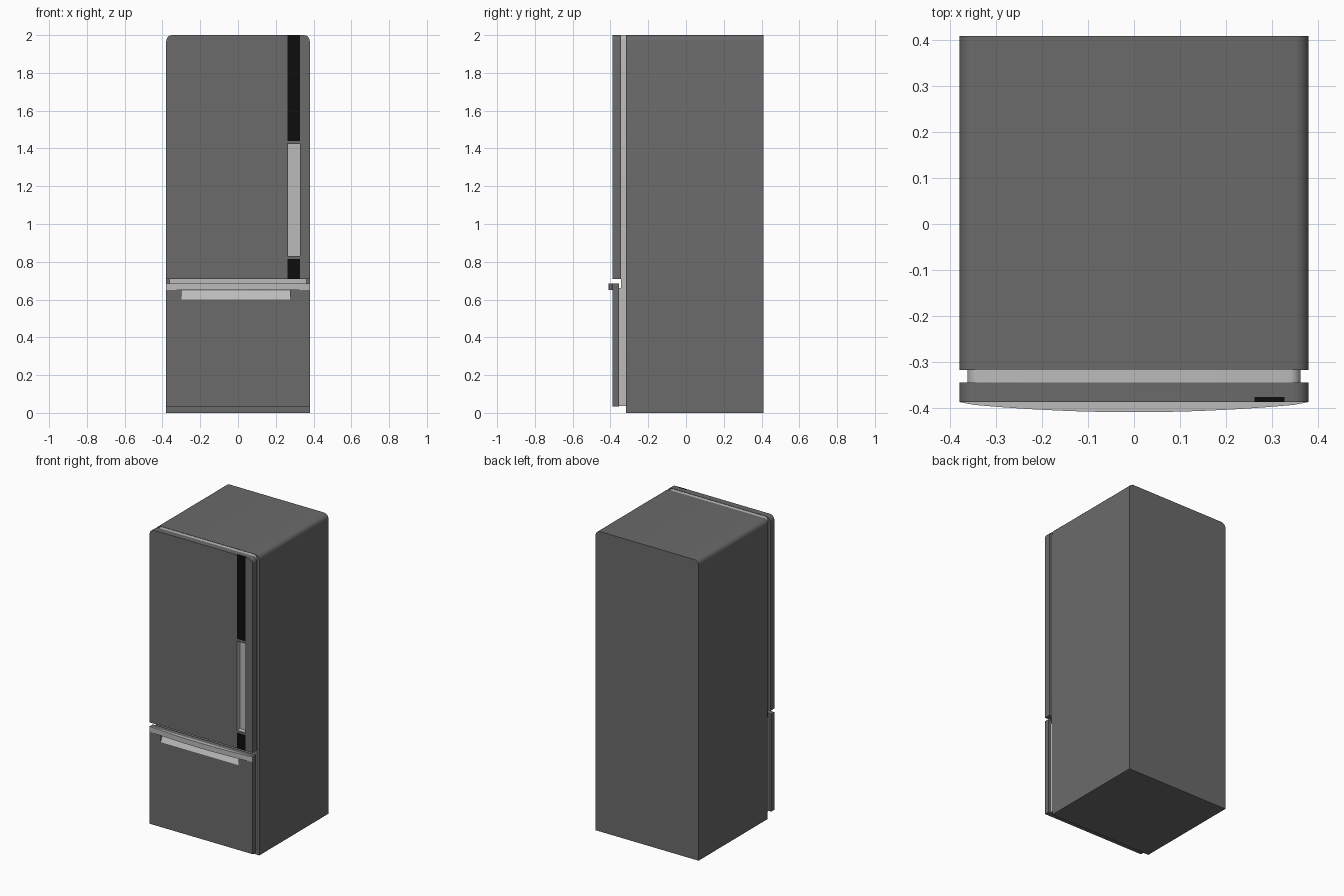
import bpy, bmesh, math

if "Cube" in bpy.data.objects:
    bpy.data.objects.remove(bpy.data.objects["Cube"])


def material(name, r, g, b):
    m = bpy.data.materials.new(name)
    m.diffuse_color = (r, g, b, 1)
    m.use_nodes = True
    m.node_tree.nodes["Principled BSDF"].inputs["Base Color"].default_value = m.diffuse_color
    return m


STEEL = material("dark_steel", 0.145, 0.145, 0.145)
LIGHT = material("light_grey", 0.50, 0.50, 0.50)
BLACK = material("black", 0.004, 0.004, 0.004)


def finish(name, bm, mat, recalc=True):
    if recalc:
        bmesh.ops.recalc_face_normals(bm, faces=bm.faces)
    me = bpy.data.meshes.new(name)
    bm.to_mesh(me)
    bm.free()
    me.materials.append(mat)
    ob = bpy.data.objects.new(name, me)
    bpy.context.collection.objects.link(ob)
    return ob


def prism(name, pts, axis, a, b, mat):
    """Extrude a 2D outline from a to b along the given axis."""
    def place(p, t):
        return {"x": (t, p[0], p[1]), "y": (p[0], t, p[1]), "z": (p[0], p[1], t)}[axis]
    bm = bmesh.new()
    lo = [bm.verts.new(place(p, a)) for p in pts]
    hi = [bm.verts.new(place(p, b)) for p in pts]
    n = len(pts)
    bm.faces.new(lo)
    bm.faces.new(hi)
    for i in range(n):
        j = (i + 1) % n
        bm.faces.new((lo[i], lo[j], hi[j], hi[i]))
    return finish(name, bm, mat)


def box(name, x0, x1, y0, y1, z0, z1, mat):
    return prism(name, [(x0, y0), (x1, y0), (x1, y1), (x0, y1)], "z", z0, z1, mat)


def rounded_top(w, z0, z1, r, seg=5):
    """Front outline with rounded upper corners."""
    pts = [(-w, z0), (w, z0)]
    for i in range(2 * seg + 2):
        k = i if i <= seg else i - 1
        ang = math.pi / 2 * k / seg
        cx = w - r if i <= seg else -(w - r)
        pts.append((cx + r * math.cos(ang), z1 - r + r * math.sin(ang)))
    return pts


def cut(ob, cutter):
    mod = ob.modifiers.new("cut", "BOOLEAN")
    mod.operation = "DIFFERENCE"
    mod.solver = "EXACT"
    mod.object = cutter
    bpy.context.view_layer.objects.active = ob
    bpy.ops.object.modifier_apply(modifier=mod.name)
    bpy.data.objects.remove(cutter)


def sheet(name, verts, faces, mat):
    bm = bmesh.new()
    vs = [bm.verts.new(v) for v in verts]
    for f in faces:
        bm.faces.new([vs[i] for i in f])
    return finish(name, bm, mat, False)


W, FRONT = 0.38, -0.388

# Cabinet and the pale seals behind the doors
body = prism("cabinet", rounded_top(W, 0, 2.0, 0.032), "y", -0.318, 0.41, STEEL)
seal = prism("door_seal", rounded_top(0.363, 0.66, 1.998, 0.025), "y", -0.345, -0.318, LIGHT)
box("drawer_seal", -0.363, 0.363, -0.355, -0.318, 0.037, 0.66, LIGHT)

# Upper door, cut for the vertical handle strip and grip pocket
door = prism("upper_door", rounded_top(W, 0.71, 2.0, 0.032), "y", FRONT, -0.345, STEEL)
X0, X1, STRIP_Y, POCKET_Y = 0.263, 0.328, -0.377, -0.357
for y, z0, z1 in ((STRIP_Y, 0.6, 0.815), (POCKET_Y, 0.83, 1.425), (STRIP_Y, 1.44, 2.1)):
    cut(door, box("cutter", X0, X1, FRONT - 0.05, y, z0, z1, STEEL))
box("handle_strip_lower", X0, X1, FRONT, STRIP_Y, 0.71, 0.815, BLACK)
box("handle_strip_upper", X0, X1, FRONT, STRIP_Y, 1.44, 2.0, BLACK)

# Pale lining of the grip pocket, open at the front
e = 0.0008
rim = [(X0 + e, 0.83 + e), (X1 - e, 0.83 + e), (X1 - e, 1.425 - e), (X0 + e, 1.425 - e)]
sheet("grip_pocket",
      [(x, FRONT, z) for x, z in rim] + [(x, POCKET_Y - e, z) for x, z in rim],
      [(4, 5, 6, 7)] + [(i, (i + 1) % 4, (i + 1) % 4 + 4, i + 4) for i in range(4)], LIGHT)

# Lower drawer with a sloped finger scoop under the trim
drawer = box("lower_drawer", -W, W, FRONT, -0.355, 0.035, 0.685, STEEL)
A, B, BACK = -0.30, 0.275, -0.361
cut(drawer, prism("cutter", [(-0.43, 0.60), (FRONT, 0.60), (BACK, 0.65), (-0.43, 0.65)],
                  "x", A, B, STEEL))
scoop = []
for x in (A + e, B - e):
    scoop += [(x, FRONT, 0.60 + e), (x, BACK - e, 0.65 - e), (x, FRONT, 0.65 - e)]
sheet("drawer_scoop", scoop, [(0, 3, 4, 1), (0, 1, 2), (3, 5, 4)], LIGHT)

# Bowed trim along the top of the drawer
bow = [(W, FRONT), (-W, FRONT)]
N = 24
for i in range(1, N):
    t = -1 + 2 * i / N
    bow.append((W * t, FRONT - 0.003 - 0.019 * (1 - t * t)))
trim = prism("drawer_trim", bow, "z", 0.65, 0.685, LIGHT)

# Smooth the rounded corners and the bowed front
for ob in (body, seal, door, trim):
    bpy.ops.object.select_all(action="DESELECT")
    ob.select_set(True)
    bpy.context.view_layer.objects.active = ob
    bpy.ops.object.shade_smooth_by_angle(angle=math.radians(30))
